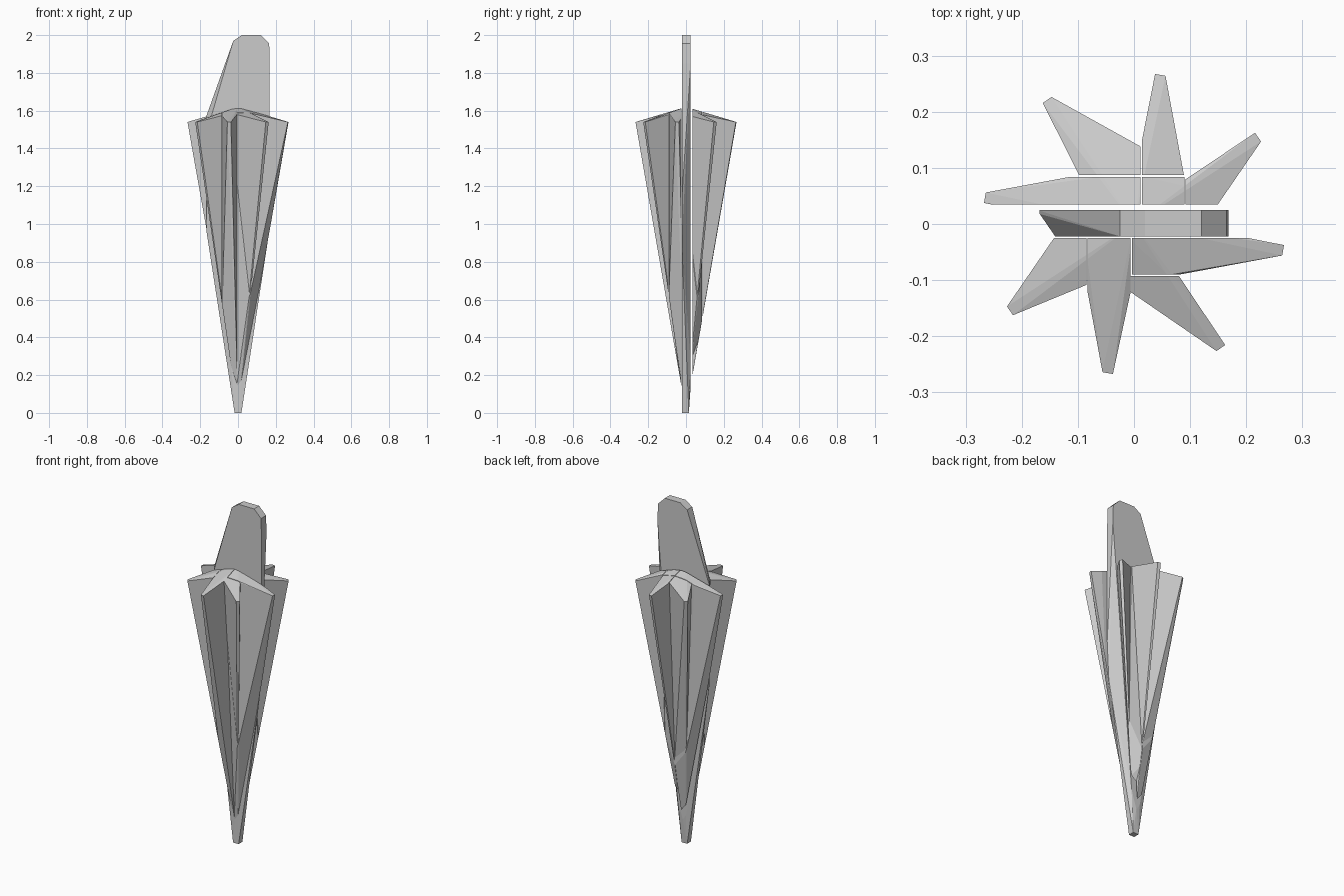
import bpy, bmesh
from math import sin, cos, radians

if "Cube" in bpy.data.objects:
    bpy.data.objects.remove(bpy.data.objects["Cube"])


def polar(r, deg, z):
    return (r * cos(radians(deg)), r * sin(radians(deg)), z)


def folded_canopy():
    """Eight swirled folds tapering from the crown down to a point."""
    bm = bmesh.new()
    ring = []
    for k in range(8):
        a = 80 + 45 * k
        ring.append(bm.verts.new(polar(0.27, a - 2, 1.54)))
        ring.append(bm.verts.new(polar(0.27, a + 2, 1.54)))
        ring.append(bm.verts.new(polar(0.12, a + 6, 1.58)))
    crown = bm.verts.new((0, 0, 1.62))
    point = bm.verts.new((0, 0, 0))
    for i, v in enumerate(ring):
        w = ring[(i + 1) % len(ring)]
        bm.faces.new((v, w, crown))
        bm.faces.new((w, v, point))
    return bm


def hull_piece(name, xr, yr, extra=()):
    """Solid convex panel: the part of the canopy inside a box, plus extra points."""
    bm = folded_canopy()
    for axis, (lo, hi) in enumerate((xr, yr)):
        for limit, sign in ((lo, -1), (hi, 1)):
            co, no = [0, 0, 0], [0, 0, 0]
            co[axis], no[axis] = limit, sign
            geom = bm.verts[:] + bm.edges[:] + bm.faces[:]
            bmesh.ops.bisect_plane(bm, geom=geom, plane_co=co, plane_no=no,
                                   clear_outer=True)
    points = [v.co.copy() for v in bm.verts] + list(extra)
    bm.free()

    bm = bmesh.new()
    for p in points:
        bm.verts.new(p)
    bmesh.ops.remove_doubles(bm, verts=bm.verts[:], dist=0.0005)
    bmesh.ops.convex_hull(bm, input=bm.verts[:])
    loose = [v for v in bm.verts if not v.link_faces]
    bmesh.ops.delete(bm, geom=loose, context='VERTS')
    bmesh.ops.dissolve_limit(bm, angle_limit=radians(1), verts=bm.verts[:],
                             edges=bm.edges[:])
    bmesh.ops.recalc_face_normals(bm, faces=bm.faces[:])
    mesh = bpy.data.meshes.new(name)
    bm.to_mesh(mesh)
    bm.free()
    bpy.context.collection.objects.link(bpy.data.objects.new(name, mesh))


# Central slab: handle on top, shaft tip at the bottom
handle = [(0.02, 2.0), (0.12, 2.0), (-0.025, 1.97), (0.165, 1.955), (0.168, 1.85)]
slab_points = [(x, y, z) for x, z in handle for y in (-0.022, 0.025)]
slab_points += [(x, y, 0) for x in (-0.018, 0.018) for y in (-0.02, 0.015)]
hull_piece("handle_and_shaft", (-0.168, 0.168), (-0.022, 0.025), slab_points)

# Folded cloth panels around the shaft
panels = {
    "front_fold": ((-0.083, -0.006), (-1, -0.025)),
    "right_fold": ((-0.004, 1), (-0.09, -0.025)),
    "front_right_fold": ((-0.006, 1), (-1, -0.093)),
    "front_left_fold": ((-1, -0.085), (-1, -0.025)),
    "left_fold": ((-1, 0.012), (0.035, 0.084)),
    "back_left_fold": ((-1, 0.012), (0.087, 1)),
    "back_fold": ((0.014, 0.09), (0.087, 1)),
    "back_right_fold": ((0.092, 1), (0.035, 1)),
    "inner_fold": ((0.014, 0.09), (0.035, 0.084)),
}
for name, (xr, yr) in panels.items():
    hull_piece(name, xr, yr)
